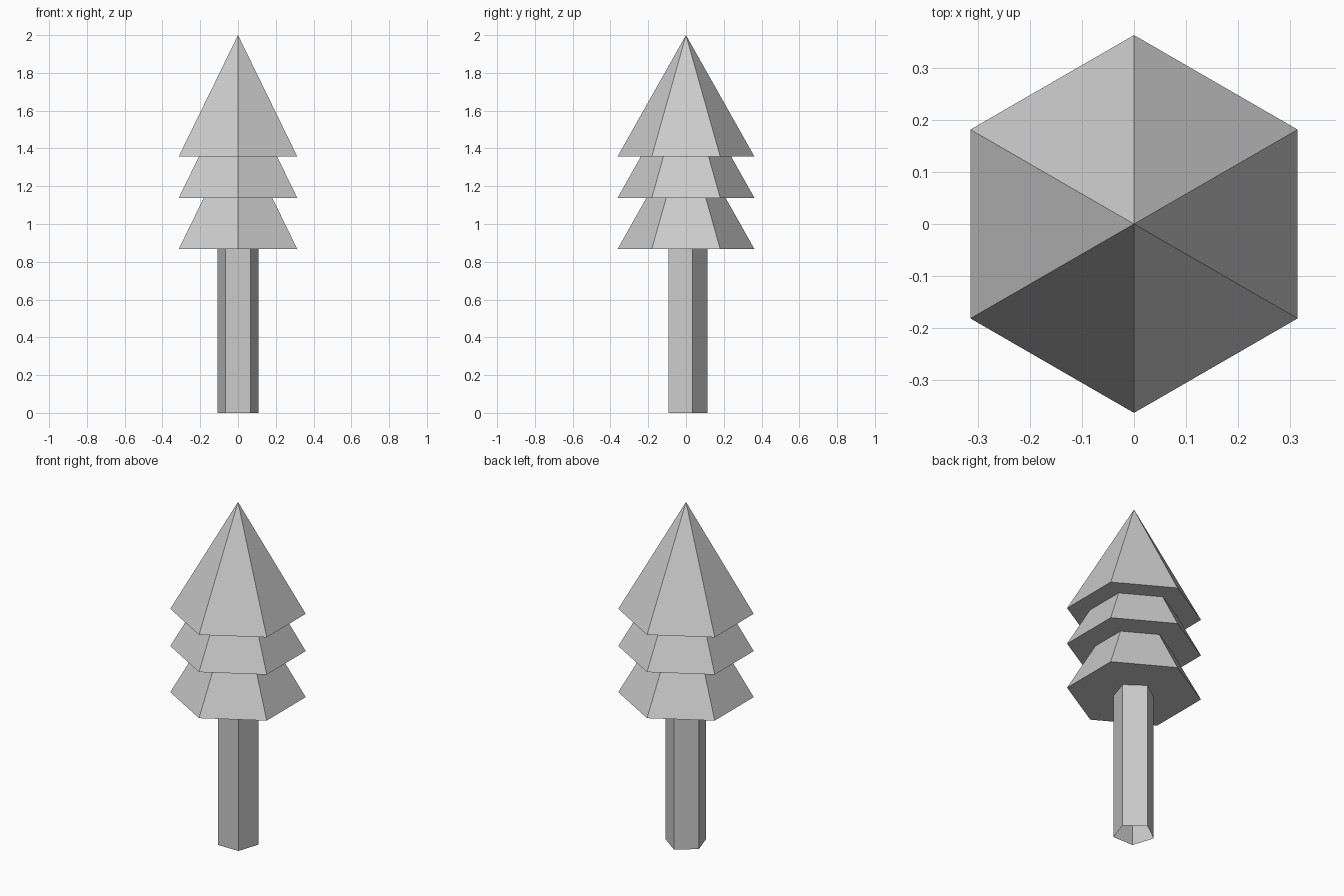
import bpy
import bmesh
from math import cos, sin, pi

cube = bpy.data.objects.get("Cube")
if cube:
    bpy.data.objects.remove(cube, do_unlink=True)

# Single plain colour
grey = bpy.data.materials.new("plain_grey")
grey.use_nodes = True
colour = (0.6, 0.6, 0.6, 1.0)
grey.diffuse_color = colour
grey.node_tree.nodes["Principled BSDF"].inputs["Base Color"].default_value = colour


def ring(bm, sides, radius, z):
    """Regular polygon of vertices with one corner towards the back."""
    angles = [pi / 2 + 2 * pi * i / sides for i in range(sides)]
    return [bm.verts.new((radius * cos(a), radius * sin(a), z)) for a in angles]


def finish(bm, name):
    mesh = bpy.data.meshes.new(name)
    bm.to_mesh(mesh)
    bm.free()
    mesh.materials.append(grey)
    obj = bpy.data.objects.new(name, mesh)
    bpy.context.collection.objects.link(obj)
    return obj


def add_tier(name, base_z, sides=6, radius=0.3625, height=0.643):
    """Closed six-sided cone of foliage."""
    bm = bmesh.new()
    base = ring(bm, sides, radius, base_z)
    tip = bm.verts.new((0, 0, base_z + height))
    bm.faces.new(base[::-1])
    for a, b in zip(base, base[1:] + base[:1]):
        bm.faces.new((a, b, tip))
    return finish(bm, name)


def add_trunk(name, top_z, sides=5, radius=0.1135):
    """Five-sided tube, open at the ends."""
    bm = bmesh.new()
    low = ring(bm, sides, radius, 0)
    high = ring(bm, sides, radius, top_z)
    for i in range(sides):
        j = (i + 1) % sides
        bm.faces.new((low[i], low[j], high[j], high[i]))
    return finish(bm, name)


# Trunk and three overlapping foliage tiers
add_trunk("trunk", 0.87)
for name, base_z in (("lower_foliage", 0.867),
                     ("middle_foliage", 1.138),
                     ("upper_foliage", 1.357)):
    add_tier(name, base_z)
